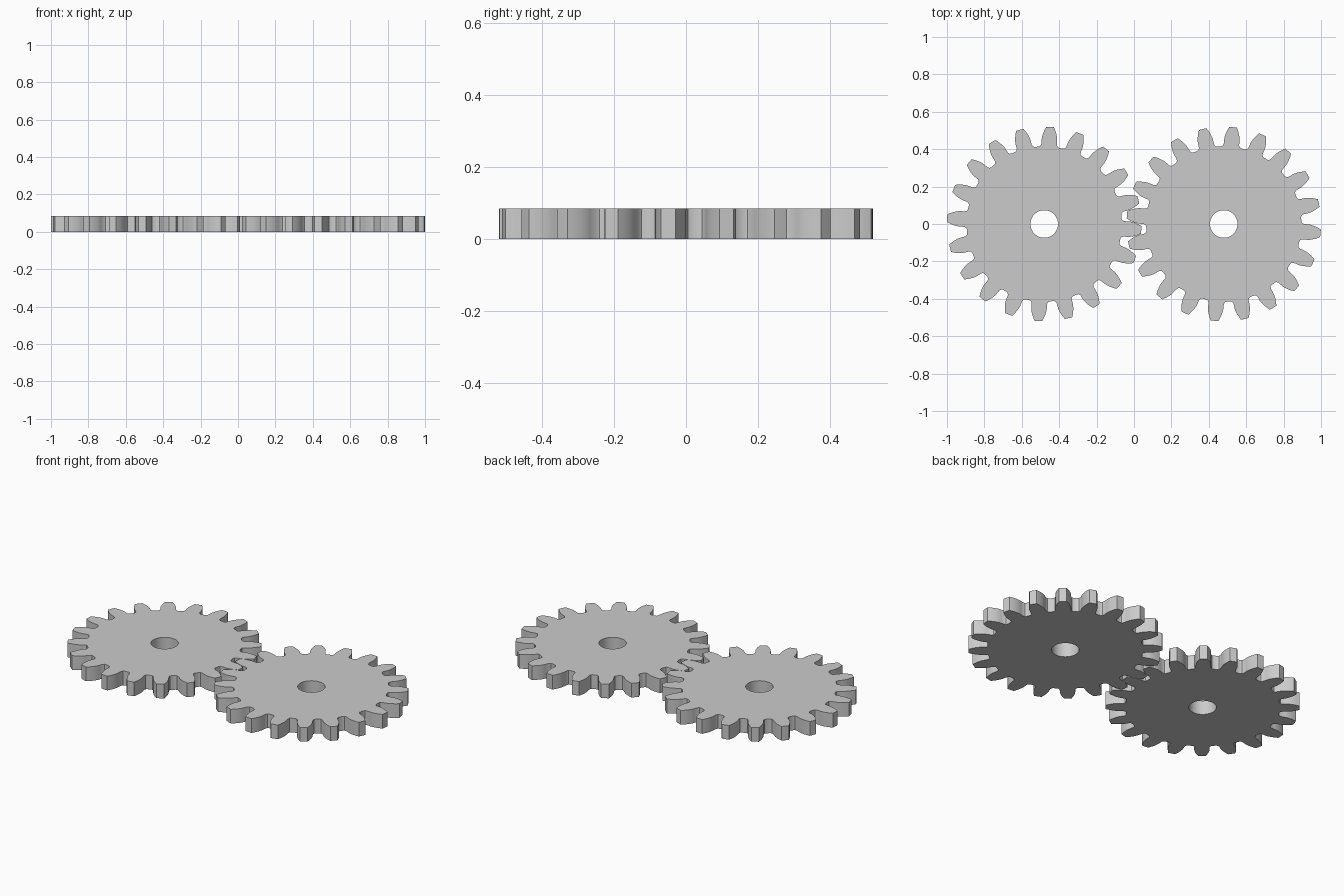
import bpy, bmesh, math

if "Cube" in bpy.data.objects:
    bpy.data.objects.remove(bpy.data.objects["Cube"])

TEETH = 20
PITCH_R, TIP_R, ROOT_R, BORE_R = 0.48, 0.52, 0.415, 0.0735
THICK = 0.084
PRESSURE = math.radians(20)
BASE_R = PITCH_R * math.cos(PRESSURE)


def inv(a):
    return math.tan(a) - a


def half_angle(r):
    """Half tooth angle of an involute flank at radius r."""
    return math.pi / (2 * TEETH) * 0.98 + inv(PRESSURE) - inv(math.acos(min(1, BASE_R / r)))


def tooth_profile():
    """(radius, angle) points of one tooth, root to root."""
    foot = [(ROOT_R, math.radians(7.4)), (0.4185, math.radians(6.3)), (0.428, math.radians(5.55))]
    flank = []
    for i in range(7):
        r = BASE_R + (TIP_R - BASE_R) * i / 6
        flank.append((r, half_angle(r)))
    side = foot + flank
    return [(r, -a) for r, a in side] + [(TIP_R, 0)] + [(r, a) for r, a in reversed(side)]


def loop(bm, pts):
    vs = [bm.verts.new((x, y, 0)) for x, y in pts]
    return [bm.edges.new((vs[i], vs[(i + 1) % len(vs)])) for i in range(len(vs))]


def gear(name, x, phase):
    bm = bmesh.new()
    # toothed outline and round bore
    outline = []
    for k in range(TEETH):
        c = math.radians(phase) + 2 * math.pi * k / TEETH
        outline += [(r * math.cos(c + a), r * math.sin(c + a)) for r, a in tooth_profile()]
    bore = [(BORE_R * math.cos(2 * math.pi * i / 48), BORE_R * math.sin(2 * math.pi * i / 48))
            for i in range(48)]
    edges = loop(bm, outline) + loop(bm, bore)
    bmesh.ops.triangle_fill(bm, edges=edges, use_beauty=True, use_dissolve=False)
    # thickness
    ext = bmesh.ops.extrude_face_region(bm, geom=bm.faces[:])
    top = [g for g in ext["geom"] if isinstance(g, bmesh.types.BMVert)]
    bmesh.ops.translate(bm, verts=top, vec=(0, 0, THICK))
    bmesh.ops.recalc_face_normals(bm, faces=bm.faces[:])
    me = bpy.data.meshes.new(name)
    bm.to_mesh(me)
    bm.free()
    ob = bpy.data.objects.new(name, me)
    ob.location.x = x
    bpy.context.collection.objects.link(ob)
    bpy.ops.object.select_all(action="DESELECT")
    ob.select_set(True)
    bpy.context.view_layer.objects.active = ob
    bpy.ops.object.shade_smooth_by_angle(angle=math.radians(30))


# meshing pair: the right gear's gap faces the left gear's tooth
gear("left_gear", -PITCH_R, -3.5)
gear("right_gear", PITCH_R, -5.5)
